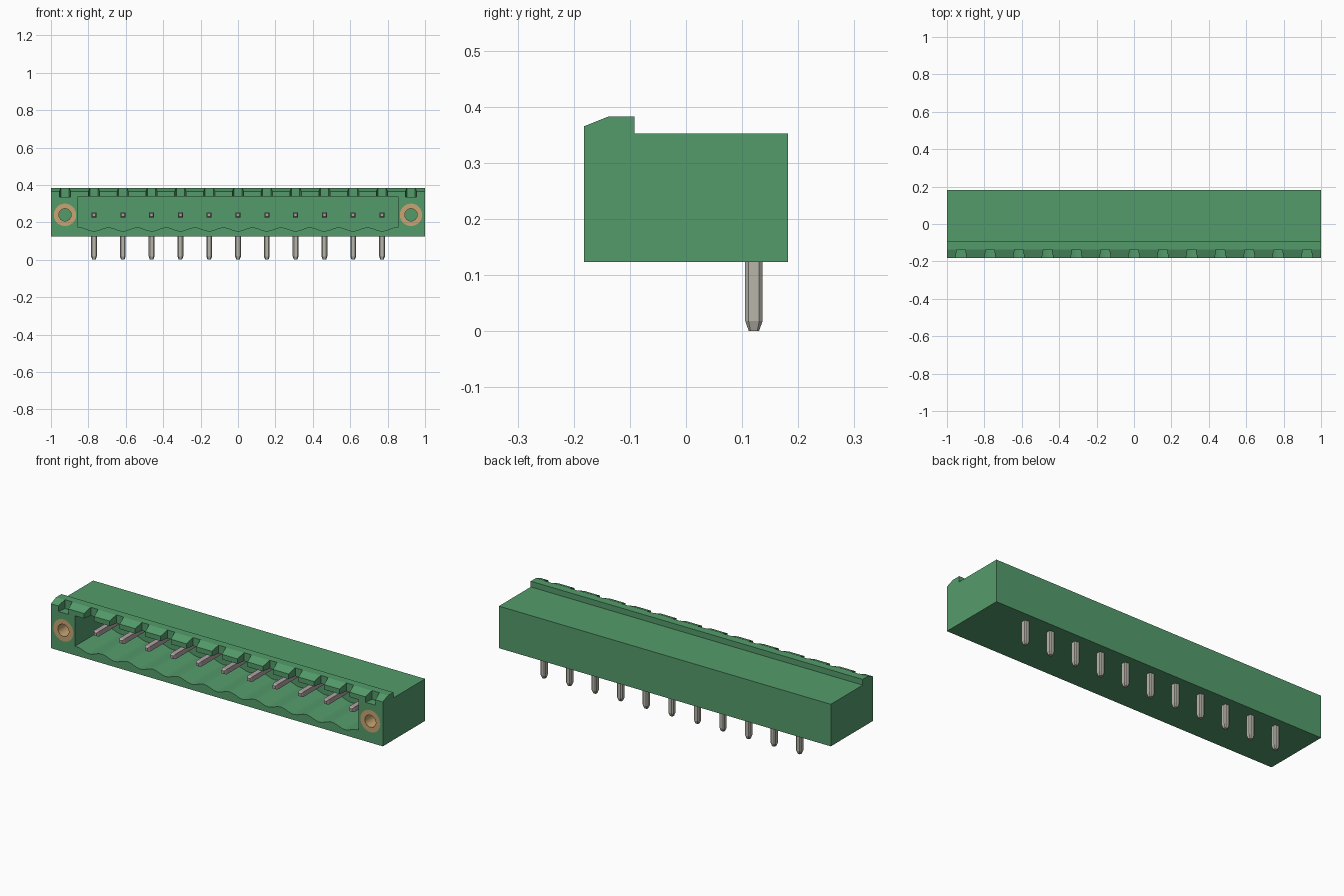
import bpy, bmesh, math
from mathutils import Vector

if "Cube" in bpy.data.objects:
    bpy.data.objects.remove(bpy.data.objects["Cube"], do_unlink=True)


def material(name, rgb):
    m = bpy.data.materials.new(name)
    m.use_nodes = True
    m.diffuse_color = (*rgb, 1)
    bsdf = m.node_tree.nodes["Principled BSDF"]
    bsdf.inputs["Base Color"].default_value = (*rgb, 1)
    bsdf.inputs["Roughness"].default_value = 0.6
    return m


GREEN = material("green plastic", (0.088, 0.33, 0.147))
BRASS = material("brass", (0.577, 0.376, 0.17))
TIN = material("tin grey", (0.474, 0.462, 0.402))
PINK = material("rosy grey metal", (0.44, 0.37, 0.37))

# Main measures
PITCH, COUNT = 0.154, 11
PIN_X = [(i - (COUNT - 1) / 2) * PITCH for i in range(COUNT)]
FRONT, BACK = -0.182, 0.182
PIN_Z, SCREW_X = 0.24, 0.925
BORE_END = 0.02


def finish(bm, name, mat, smooth=None):
    bmesh.ops.recalc_face_normals(bm, faces=bm.faces)
    mesh = bpy.data.meshes.new(name)
    bm.to_mesh(mesh)
    bm.free()
    ob = bpy.data.objects.new(name, mesh)
    bpy.context.collection.objects.link(ob)
    mesh.materials.append(mat)
    if smooth:
        activate(ob)
        bpy.ops.object.shade_smooth_by_angle(angle=math.radians(smooth))
    return ob


def activate(ob):
    bpy.ops.object.select_all(action="DESELECT")
    ob.select_set(True)
    bpy.context.view_layer.objects.active = ob


def loft(bm, rings):
    """Skin a list of equal-sized point rings and cap both ends."""
    loops = [[bm.verts.new(p) for p in ring] for ring in rings]
    n = len(loops[0])
    for a, b in zip(loops, loops[1:]):
        for i in range(n):
            bm.faces.new((a[i], a[(i + 1) % n], b[(i + 1) % n], b[i]))
    bm.faces.new(loops[0])
    bm.faces.new(loops[-1])


def circle(x, y, r, n=32):
    return [Vector((x + r * math.cos(2 * math.pi * i / n), y,
                    PIN_Z + r * math.sin(2 * math.pi * i / n))) for i in range(n)]


def cut(target, cutter):
    cutter.hide_render = True
    mod = target.modifiers.new("cut", "BOOLEAN")
    mod.operation, mod.solver, mod.object = "DIFFERENCE", "EXACT", cutter
    activate(target)
    bpy.ops.object.modifier_apply(modifier=mod.name)
    bpy.data.objects.remove(cutter, do_unlink=True)


# Housing: side profile run along the full width
profile = [(FRONT, 0.123), (BACK, 0.123), (BACK, 0.352), (-0.092, 0.352),
           (-0.092, 0.383), (-0.137, 0.383), (FRONT, 0.365)]
bm = bmesh.new()
loft(bm, [[(x, y, z) for y, z in profile] for x in (-1, 1)])
housing = finish(bm, "housing", GREEN)

# Socket cavity with a scalloped floor, one dip under each pin
HALF = 0.855
steps = 88
outline = [(-HALF, 0.338)]
for i in range(steps + 1):
    x = -HALF + 2 * HALF * i / steps
    outline.append((x, 0.163 - 0.010 * math.cos(2 * math.pi * x / PITCH)))
outline.append((HALF, 0.338))
bm = bmesh.new()
loft(bm, [[(x, y, z) for x, z in outline] for y in (FRONT - 0.05, 0.095)])
cut(housing, finish(bm, "cavity_cutter", GREEN))

# Coding notches along the top lip, tapering towards the back
bm = bmesh.new()
for x in PIN_X + [-SCREW_X, SCREW_X]:
    plan = [(x - 0.032, FRONT - 0.01), (x + 0.032, FRONT - 0.01),
            (x + 0.022, -0.135), (x - 0.022, -0.135)]
    loft(bm, [[(px, py, z) for px, py in plan] for z in (0.335, 0.42)])
cut(housing, finish(bm, "notch_cutter", GREEN))

# Bores for the threaded inserts
bm = bmesh.new()
for x in (-SCREW_X, SCREW_X):
    loft(bm, [circle(x, y, 0.06) for y in (FRONT - 0.05, BORE_END)])
cut(housing, finish(bm, "bore_cutter", GREEN))
activate(housing)
bpy.ops.object.shade_smooth_by_angle(angle=math.radians(20))

# Brass inserts: tubes flush with the front face
for side, x in (("right", -SCREW_X), ("left", SCREW_X)):
    bm = bmesh.new()
    rings = [circle(x, FRONT, 0.06), circle(x, FRONT, 0.033),
             circle(x, BORE_END, 0.033), circle(x, BORE_END, 0.06)]
    loops = [[bm.verts.new(p) for p in r] for r in rings]
    for k in range(4):
        a, b = loops[k], loops[(k + 1) % 4]
        for i in range(32):
            j = (i + 1) % 32
            bm.faces.new((a[i], a[j], b[j], b[i]))
    finish(bm, side + "_threaded_insert", BRASS, 30)


def chamfered(h, c):
    """Square of half-width h with corners cut by c."""
    k = h - c
    return [(h, -k), (h, k), (k, h), (-k, h), (-h, k), (-h, -k), (-k, -h), (k, -h)]


# Contact pins in the socket and solder legs below
for i, x in enumerate(PIN_X, 1):
    bm = bmesh.new()
    loft(bm, [[(x + sx * h, y, PIN_Z + sz * h)
               for sx, sz in ((-1, -1), (1, -1), (1, 1), (-1, 1))]
              for y, h in ((-0.13, 0.008), (-0.118, 0.0135), (0.11, 0.0135))])
    finish(bm, f"contact_pin_{i}", PINK)
    bm = bmesh.new()
    loft(bm, [[(x + px, 0.121 + py, z) for px, py in chamfered(h, c)]
              for z, h, c in ((0, 0.009, 0.003), (0.018, 0.0155, 0.006), (0.15, 0.0155, 0.006))])
    finish(bm, f"solder_leg_{i}", TIN)
